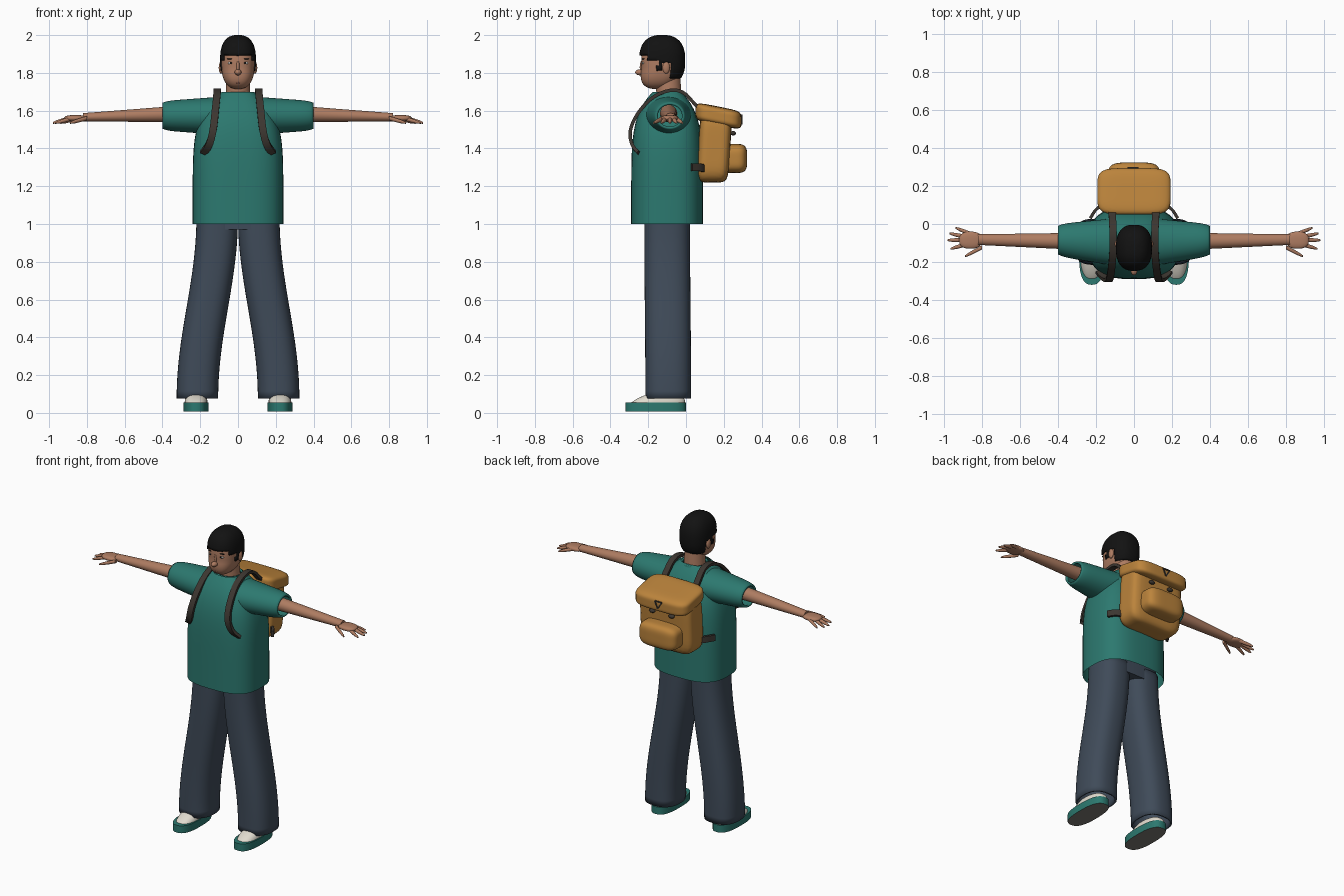
import bpy, bmesh, math, random
from mathutils import Vector

random.seed(4)
if "Cube" in bpy.data.objects:
    bpy.data.objects.remove(bpy.data.objects["Cube"], do_unlink=True)


def colour(name, r, g, b):
    material = bpy.data.materials.new(name)
    material.use_nodes = True
    material.diffuse_color = (r, g, b, 1)
    shader = material.node_tree.nodes["Principled BSDF"]
    shader.inputs["Base Color"].default_value = (r, g, b, 1)
    return material


skin = colour("skin", 0.42, 0.2, 0.12)
black = colour("hair_black", 0.006, 0.006, 0.006)
teal = colour("teal_cloth", 0.025, 0.19, 0.16)
denim = colour("slate_denim", 0.05, 0.07, 0.1)
ochre = colour("ochre_canvas", 0.5, 0.23, 0.045)
webbing = colour("dark_webbing", 0.045, 0.037, 0.03)
cream = colour("shoe_cream", 0.75, 0.71, 0.62)
rubber = colour("sole_grey", 0.2, 0.19, 0.17)
eye_white = colour("eye_white", 0.7, 0.67, 0.62)
lip = colour("lip_brown", 0.3, 0.11, 0.08)


def finish(name, bm, material, mirror=False, wall=0):
    """Turn a bmesh into a smooth shaded object, paired over x or given a wall on request."""
    bmesh.ops.recalc_face_normals(bm, faces=bm.faces)
    mesh = bpy.data.meshes.new(name)
    bm.to_mesh(mesh)
    bm.free()
    mesh.materials.append(material)
    obj = bpy.data.objects.new(name, mesh)
    bpy.context.collection.objects.link(obj)
    bpy.ops.object.select_all(action="DESELECT")
    obj.select_set(True)
    bpy.context.view_layer.objects.active = obj
    bpy.ops.object.shade_smooth_by_angle(angle=math.radians(50))
    if mirror:
        obj.modifiers.new("mirror", "MIRROR").use_mirror_merge = False
    if wall:
        obj.modifiers.new("wall", "SOLIDIFY").thickness = wall
    return obj


def join_rings(rings, capped):
    """Bridge a list of equal point rings."""
    bm = bmesh.new()
    loops = [[bm.verts.new(point) for point in ring] for ring in rings]
    for low, high in zip(loops, loops[1:]):
        for i in range(len(low)):
            bm.faces.new((low[i - 1], low[i], high[i], high[i - 1]))
    if capped:
        bm.faces.new(loops[0])
        bm.faces.new(loops[-1])
    return bm


def sweep(name, axis, section, material, power=2, capped=True, steps=24, **options):
    """Tube along an axis; section(t) gives centre x, y, z and two radii."""
    rings = []
    for step in range(steps + 1):
        x, y, z, wide, deep = section(step / steps)
        ring = []
        for i in range(40):
            c, s = math.cos(math.tau * i / 40), math.sin(math.tau * i / 40)
            u = wide * math.copysign(abs(c) ** (2 / power), c)
            v = deep * math.copysign(abs(s) ** (2 / power), s)
            ring.append((x, y + u, z + v) if axis == "X" else (x + u, y + v, z))
        rings.append(ring)
    return finish(name, join_rings(rings, capped), material, **options)


def pod(name, centre, size, material, power=2, shape=None, trim=None, **options):
    """Rounded solid, from ellipsoid to soft box, optionally reshaped or trimmed."""
    bm = bmesh.new()
    bmesh.ops.create_uvsphere(bm, u_segments=48, v_segments=32, radius=1)
    for vert in bm.verts:
        length = sum(abs(c) ** power for c in vert.co) ** (1 / power)
        vert.co = Vector(centre) + vert.co / length * Vector(size)
        if shape:
            shape(vert.co)
    if trim:
        trim(bm)
    return finish(name, bm, material, **options)


def ribbon(name, points, width, thick, material, across=(1, 0, 0), **options):
    """Flat strap along a path, smoothed by corner cutting."""
    path = [Vector(p) for p in points]
    for _ in range(2):
        cut = [a.lerp(b, f) for a, b in zip(path, path[1:]) for f in (0.25, 0.75)]
        path = [path[0], *cut, path[-1]]
    rings = []
    for i, point in enumerate(path):
        along = (path[min(i + 1, len(path) - 1)] - path[max(i - 1, 0)]).normalized()
        side = Vector(across)
        side = (side - side.dot(along) * along).normalized() * width / 2
        up = along.cross(side).normalized() * thick / 2
        rings.append([point - side - up, point + side - up, point + side + up, point - side + up])
    finish(name, join_rings(rings, True), material, **options)


# Shirt: open body that rounds off at the shoulders, hollow sleeves, collar
sweep("shirt_body", "Z", lambda t: (0, -0.1, 1 + 0.7 * t, 0.24 * (1 - 0.65 * t ** 6), 0.19 * (1 - 0.6 * t ** 6)),
      teal, power=2.8, capped=False)


def sleeve(t):
    hem = 1 - 0.12 * t ** 12
    return 0.1 + 0.3 * t, -0.095 + 0.01 * t, 1.573, (0.125 - 0.04 * t) * hem, (0.1 - 0.022 * t) * hem


sweep("sleeve", "X", sleeve, teal, capped=False, mirror=True, wall=0.012)
sweep("collar", "Z", lambda t: (0, -0.09, 1.675 + 0.022 * t, 0.088 - 0.006 * t, 0.082 - 0.006 * t),
      teal, capped=False, steps=4, wall=0.012)


# Trousers: wide legs that swing outwards, joined by hips
def trouser_leg(t):
    swing = (1 + math.cos(math.pi * t)) / 2
    return 0.11 + 0.105 * swing, -0.1 + 0.006 * swing, 0.075 + 0.965 * t, 0.11, 0.121


sweep("trouser_leg", "Z", trouser_leg, denim, power=2.5, capped=False, mirror=True, wall=0.012)
sweep("trouser_hips", "Z", lambda t: (0, -0.1, 0.97 + 0.11 * t, 0.213, 0.118), denim, power=3)

# Shoes: teal sole with a grey tread, cream upper sloping to the toe
sole = sweep("shoe_sole", "Z", lambda t: (0.222, -0.16, 0.008 + 0.048 * t, 0.067, 0.16),
             teal, power=2.6, steps=2, mirror=True)
sole.data.materials.append(rubber)
for face in sole.data.polygons:
    face.material_index = int(face.normal.z < -0.5)


def slope_toe(co):
    co.z = max(0.04, co.z + min(0, (co.y + 0.16) * 0.3))


pod("shoe_upper", (0.222, -0.16, 0.055), (0.06, 0.155, 0.058), cream, power=2.5, shape=slope_toe, mirror=True)

# Arms, palms and fingers fanning from the palm
sweep("arm", "X", lambda t: (0.25 + 0.57 * t, -0.092 + 0.01 * t, 1.585 - 0.02 * t, 0.046 - 0.018 * t, 0.046 - 0.024 * t),
      skin, mirror=True)
wrist = Vector((0.86, -0.085, 1.56))
pod("palm", wrist, (0.06, 0.045, 0.017), skin, power=2.5, mirror=True)
tips = {"little": (0.94, -0.02), "ring": (0.97, -0.05), "middle": (0.98, -0.085),
        "index": (0.965, -0.13), "thumb": (0.89, -0.17)}
for name, (x, y) in tips.items():
    tip = Vector((x, y, 1.535))
    root = Vector((x - 0.09, wrist.y + (y - wrist.y) * 0.45, wrist.z))

    def finger(t):
        radius = 0.011 * (1 - 0.6 * t ** 4)
        return *root.lerp(tip, t), radius, radius

    sweep(name + "_finger", "X", finger, skin, steps=10, mirror=True)


# Head: skull with the jaw drawn forward, neck, ears
def jaw(co):
    co.y -= 0.3 * max(0, 1.82 - co.z)


sweep("neck", "Z", lambda t: (0, -0.088 - 0.008 * t, 1.64 + 0.14 * t, 0.068 - 0.008 * t, 0.066), skin)
pod("head", (0, -0.125, 1.85), (0.088, 0.112, 0.135), skin, power=2.5, shape=jaw)
pod("ear", (0.09, -0.105, 1.828), (0.012, 0.019, 0.032), skin, mirror=True)


# Hair: cap trimmed along brow, temple, sideburn, ear and nape
def trim_hair(bm):
    hairline = ((-0.2, 1.89), (-0.15, 1.87), (-0.12, 1.81), (-0.08, 1.85), (1, 1.77))
    low = []
    for face in bm.faces:
        middle = face.calc_center_median()
        if middle.z < next(z for y, z in hairline if middle.y < y):
            low.append(face)
    bmesh.ops.delete(bm, geom=low, context="FACES")
    for vert in bm.verts:
        vert.co *= random.uniform(0.9995, 1)


pod("hair", (0, -0.126, 1.866), (0.095, 0.122, 0.135), black, power=2.5, trim=trim_hair, wall=0.012)

# Face
pod("nose_bridge", (0, -0.228, 1.83), (0.01, 0.017, 0.04), skin)
pod("nose_tip", (0, -0.243, 1.803), (0.018, 0.026, 0.016), skin)
pod("eye", (0.038, -0.225, 1.852), (0.016, 0.008, 0.007), eye_white, mirror=True)
pod("iris", (0.038, -0.231, 1.852), (0.006, 0.004, 0.006), black, mirror=True)
pod("eyebrow", (0.04, -0.226, 1.874), (0.02, 0.008, 0.003), black, mirror=True)
pod("upper_lip", (0, -0.226, 1.758), (0.026, 0.008, 0.005), lip)
pod("lower_lip", (0, -0.224, 1.749), (0.022, 0.009, 0.006), lip)


# Backpack: leaning body, sloping lid, rear pocket
def lean(co):
    co.y += (co.z - 1.41) * 0.06


def slope_lid(co):
    co.z -= (co.y - 0.17) * 0.2


pod("pack_body", (0, 0.15, 1.41), (0.187, 0.085, 0.19), ochre, power=6, shape=lean)
pod("pack_lid", (0, 0.172, 1.572), (0.193, 0.122, 0.05), ochre, power=5, shape=slope_lid)
pod("pack_pocket", (0, 0.25, 1.347), (0.136, 0.074, 0.077), ochre, power=4)

# Straps and fittings
ribbon("shoulder_strap", [(0.115, 0.06, 1.62), (0.11, -0.03, 1.72), (0.11, -0.16, 1.69), (0.12, -0.25, 1.6),
       (0.13, -0.3, 1.5), (0.15, -0.29, 1.42), (0.185, -0.25, 1.375)], 0.038, 0.018, webbing, mirror=True)
ribbon("side_strap", [(0.16, 0.1, 1.29), (0.2, 0.08, 1.3), (0.23, 0.03, 1.3)], 0.04, 0.016, webbing,
       across=(0, 0, 1), mirror=True)
pod("pack_buckle", (0.07, 0.25, 1.48), (0.02, 0.014, 0.012), webbing, mirror=True)
corners = [(-0.03, 0.296, 1.575), (0.02, 0.296, 1.575), (0, 0.296, 1.53)]
for i, corner in enumerate(corners):
    ribbon("lid_loop_side", [corners[i - 1], corner], 0.007, 0.007, webbing, across=(0, 1, 0))
